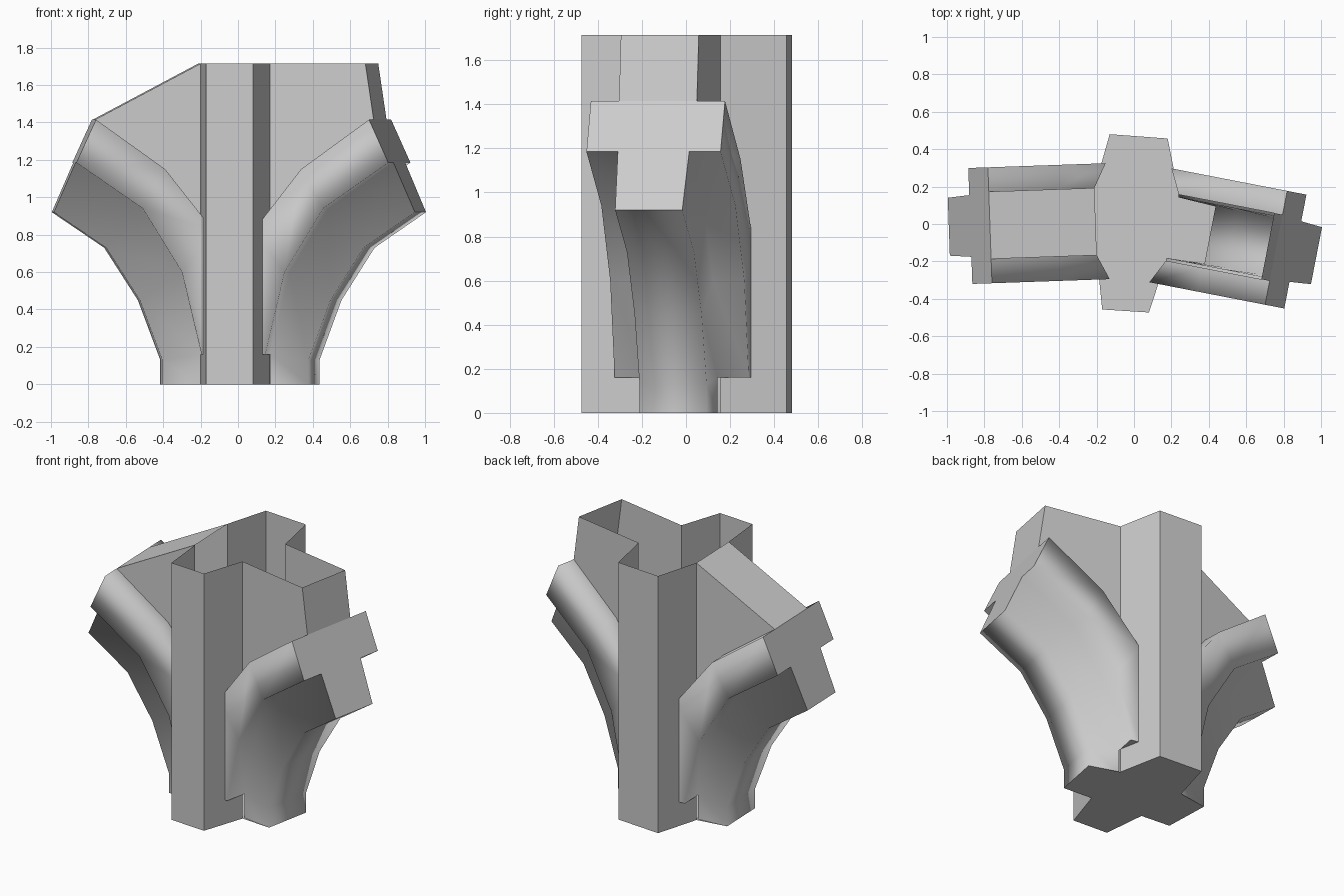
import bpy, bmesh, math
from mathutils import Vector, Matrix

cube = bpy.data.objects.get("Cube")
if cube:
    bpy.data.objects.remove(cube)

grey = bpy.data.materials.new("plain_grey")
grey.use_nodes = True
COLOUR = (0.6, 0.6, 0.6, 1)
grey.diffuse_color = COLOUR
grey.node_tree.nodes["Principled BSDF"].inputs["Base Color"].default_value = COLOUR

TOP = 1.715
WEB = 0.18      # half width of the upright web
WING = 0.31     # half width across the wings
STEM = 0.155    # half width of the lower stem
ROOT = 0.205    # where a branch meets the column


def build(name, faces, smooth=False):
    """Make an object from (points, outward hint) pairs, welding shared corners."""
    bm = bmesh.new()
    for points, hint in faces:
        face = bm.faces.new([bm.verts.new(p) for p in points])
        face.normal_update()
        if hint and face.normal.dot(Vector(hint)) < 0:
            face.normal_flip()
        face.smooth = smooth
    bmesh.ops.remove_doubles(bm, verts=bm.verts, dist=0.0005)
    mesh = bpy.data.meshes.new(name)
    bm.to_mesh(mesh)
    bm.free()
    mesh.materials.append(grey)
    obj = bpy.data.objects.new(name, mesh)
    bpy.context.collection.objects.link(obj)
    return obj


def placer(side):
    """Map distance along a branch, sideways offset and height to the model."""
    turn = Matrix.Rotation(math.radians(-11 if side > 0 else 2), 3, 'Z')
    return lambda s, y, z: turn @ Vector((side * s, y + 0.02, z))


# Stations along a branch: (distance, height) of wing top, wing crease, stem
stations = [
    ((ROOT, 0.0), (ROOT, 0.0), (0.41, 0.0)),
    ((ROOT, 0.16), (ROOT, 0.16), (0.41, 0.13)),
    ((ROOT, 0.9), (0.31, 0.6), (0.53, 0.45)),
    ((0.4, 1.15), (0.52, 0.94), (0.71, 0.73)),
    ((0.77, 1.415), (0.875, 1.185), (0.99, 0.92)),
]


def ring(place, i):
    """Cross-shaped section, from one web foot round the stem to the other."""
    top, crease, stem = stations[i]
    outer = (0.14, top[1] - 0.08) if i == 2 else (0.14, top[1]) if i < 2 else top
    half = [(top, WEB), (outer, WING), (crease, WING), (crease, 0.165), (stem, STEM)]
    return ([place(p[0], w, p[1]) for p, w in half]
            + [place(p[0], -w, p[1]) for p, w in reversed(half)])


def branch(side, label):
    place = placer(side)
    rings = [ring(place, i) for i in range(len(stations))]

    # Curved wings and stem, softly shaded
    spans = [range(3, 6), range(1, 8), range(9), range(9)]
    faces = []
    for i, span in enumerate(spans):
        a, b = rings[i], rings[i + 1]
        for j in span:
            quad = [a[j], b[j], b[j + 1], a[j + 1]]
            faces.append((quad if side > 0 else quad[::-1], None))
    build(label + "_branch_limb", faces, smooth=True)

    # End cap and the ledges under the wings
    low = rings[1]
    build(label + "_branch_cap", [(rings[-1], (side, 0, 0))])
    build(label + "_wing_ledges", [(low[0:4], (0, 0, -1)), (low[6:10], (0, 0, -1))])

    # Upright web: open-topped on one side, sloping roof on the other
    line = [stations[i][0] for i in (2, 3, 4)]
    tail = [(0.725, TOP), (ROOT, TOP)] if side > 0 else [(ROOT, TOP)]
    outline = line + tail
    walls = [([place(s, k * WEB, z) for s, z in outline], (0, k, 0)) for k in (1, -1)]
    (s0, z0), (s1, z1) = line[-1], tail[0]
    closing = [place(s0, WEB, z0), place(s1, WEB, z1),
               place(s1, -WEB, z1), place(s0, -WEB, z0)]
    build(label + "_branch_web", walls + [(closing, (side, 0, 1 if side < 0 else 0))])


branch(1, "left")
branch(-1, "right")

# Upright column: front and back fins, open on top
left, right = placer(1), placer(-1)
back = [left(ROOT, WEB, 0), Vector((0.18, 0.457, 0)),
        Vector((-0.13, 0.48, 0)), right(ROOT, WEB, 0)]
front = [right(ROOT, -WEB, 0), Vector((-0.17, -0.457, 0)),
         Vector((0.08, -0.473, 0)), left(ROOT, -WEB, 0)]
up = Vector((0, 0, TOP))
for name, fin in (("back_fin", back), ("front_fin", front)):
    build(name, [([a, b, b + up, a + up], None) for a, b in zip(fin, fin[1:])])

# Cross-shaped floor under the column and both stems
floor = (back + [right(0.41, STEM, 0), right(0.41, -STEM, 0)]
         + front + [left(0.41, -STEM, 0), left(0.41, STEM, 0)])
build("column_floor", [(floor, (0, 0, -1))])
